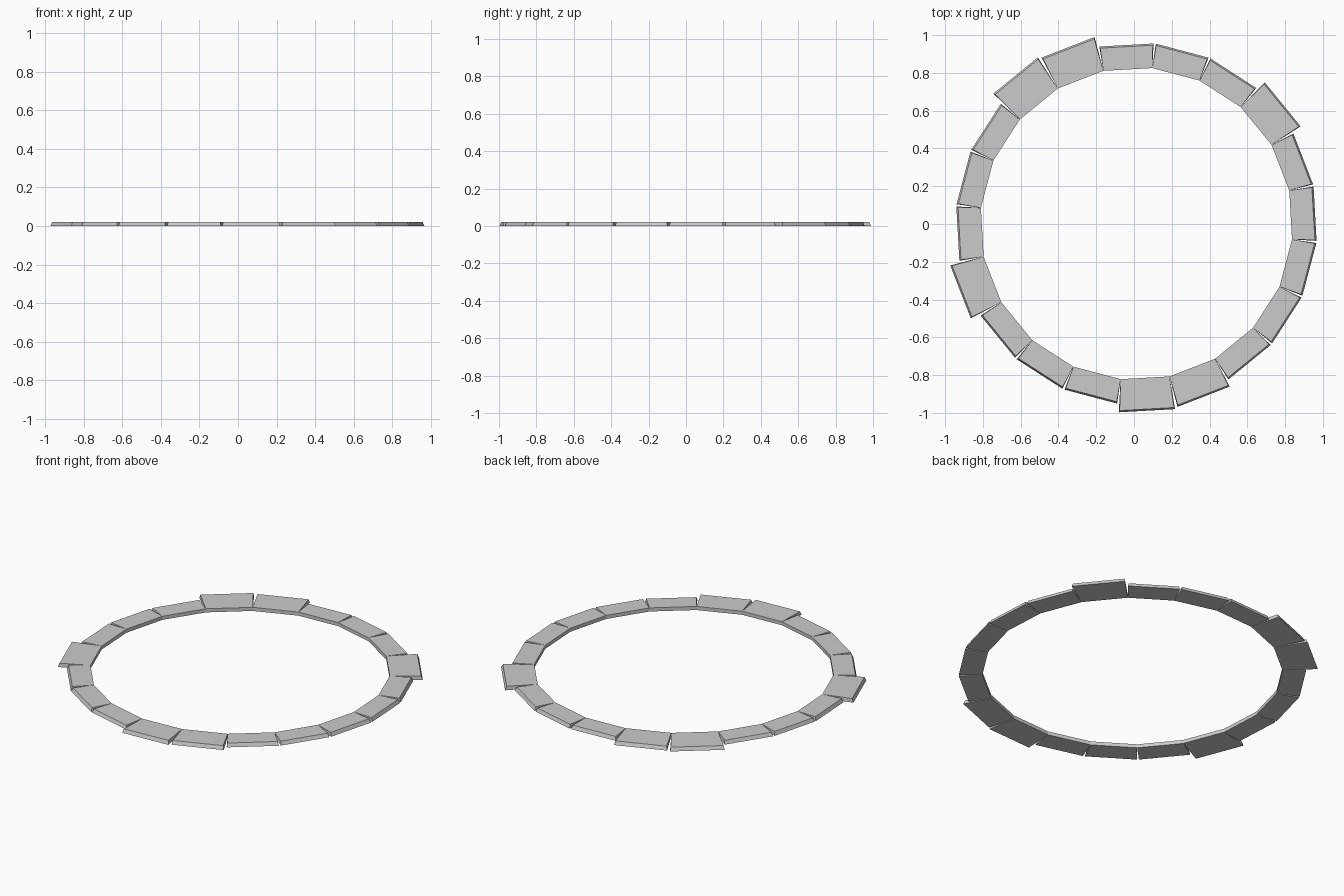
import bpy, math
from mathutils import Matrix, Vector

if "Cube" in bpy.data.objects:
    bpy.data.objects.remove(bpy.data.objects["Cube"])

N = 20
INNER = 0.8175                  # distance from centre to inner face
CENTRE = Vector((0.013, 0.002, 0))
START = math.radians(3.2)
THICK = 0.022
OUTER = 0.947                   # usual outer face distance
LONG = {2: 0.999, 6: 1.001, 7: 1.012, 11: 0.999, 15: 0.992, 16: 0.983}


def half_width(r):
    return INNER * math.tan(math.pi / N) + 0.113 * (r - INNER)


def slab(i, outer):
    """Wedge slab with outer face and sides leaning in towards the top."""
    verts = []
    for z, lean, side in ((0, 0, 0), (THICK, 0.009, 0.005)):
        r = outer - lean
        wi, wo = half_width(INNER), half_width(outer) - side
        verts += [(INNER, -wi, z), (r, -wo, z), (r, wo, z), (INNER, wi, z)]
    faces = [(3, 2, 1, 0), (4, 5, 6, 7)]
    faces += [(k, (k + 1) % 4, (k + 1) % 4 + 4, k + 4) for k in range(4)]
    mesh = bpy.data.meshes.new("ring_slab")
    mesh.from_pydata(verts, [], faces)
    turn = Matrix.Rotation(START + i * math.tau / N, 4, 'Z')
    mesh.transform(Matrix.Translation(CENTRE) @ turn)
    obj = bpy.data.objects.new(f"ring_slab_{i + 1:02d}", mesh)
    bpy.context.collection.objects.link(obj)


# Ring of paving slabs, a few reaching further out
for i in range(N):
    slab(i, LONG.get(i, OUTER))
